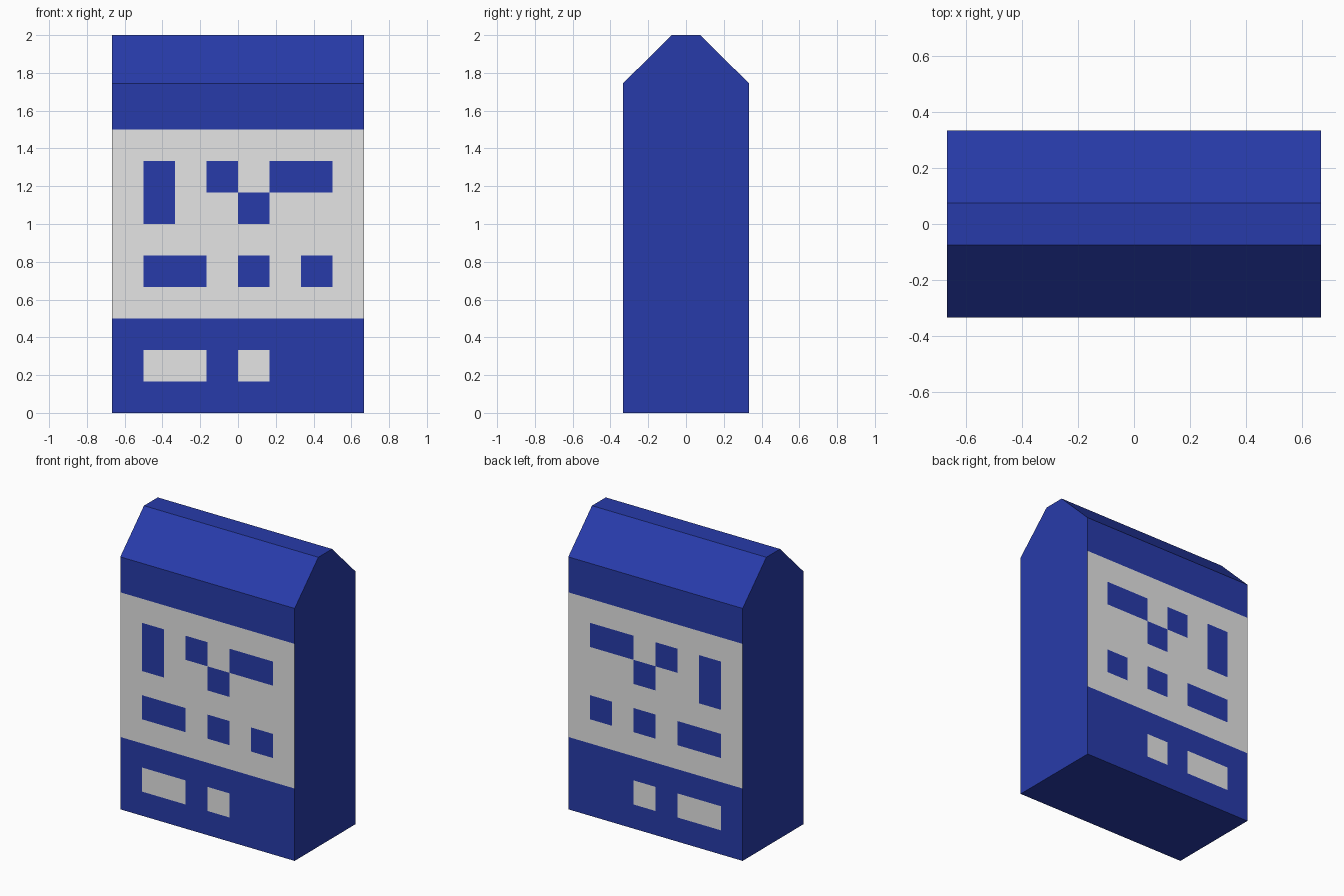
import bpy, bmesh
from mathutils import Vector

if "Cube" in bpy.data.objects:
    bpy.data.objects.remove(bpy.data.objects["Cube"])

U = 1 / 6                      # painted pattern sits on a grid of sixths
W, D = 4 * U, 2 * U            # half width, half depth
SHOULDER, TOP, RIDGE = 1.745, 2.0, 0.075


def material(name, rgb):
    m = bpy.data.materials.new(name)
    m.diffuse_color = (*rgb, 1)
    m.use_nodes = True
    m.node_tree.nodes["Principled BSDF"].inputs["Base Color"].default_value = m.diffuse_color
    return m


# Painted blocks in grid cells: (x0, x1, z0, z1)
BLOCKS = [(-3, -2, 6, 8), (-1, 0, 7, 8), (1, 3, 7, 8), (0, 1, 6, 7),
          (-3, -1, 4, 5), (0, 1, 4, 5), (2, 3, 4, 5),
          (-3, -1, 1, 2), (0, 1, 1, 2)]


def is_pale(face):
    """Pale middle band on front and back, colours swapped inside blocks."""
    if abs(face.normal.y) < 0.9:
        return False
    c = face.calc_center_median() / U
    in_block = any(a < c.x < b and d < c.z < e for a, b, d, e in BLOCKS)
    return (3 < c.z < 9) != in_block


# Carton body: gabled profile extruded across x
profile = [(-D, 0), (D, 0), (D, SHOULDER), (RIDGE, TOP), (-RIDGE, TOP), (-D, SHOULDER)]
bm = bmesh.new()
base = bm.faces.new([bm.verts.new((-W, y, z)) for y, z in profile])
ext = bmesh.ops.extrude_face_region(bm, geom=[base])["geom"]
bmesh.ops.translate(bm, vec=(2 * W, 0, 0),
                    verts=[v for v in ext if isinstance(v, bmesh.types.BMVert)])
bmesh.ops.recalc_face_normals(bm, faces=bm.faces)


# Cut the pattern grid into the body
def cut(co, no):
    bmesh.ops.bisect_plane(bm, geom=bm.verts[:] + bm.edges[:] + bm.faces[:],
                           plane_co=Vector(co), plane_no=Vector(no))


for i in range(-3, 4):
    cut((i * U, 0, 0), (1, 0, 0))
for k in range(1, 10):
    cut((0, 0, k * U), (0, 0, 1))

bm.normal_update()
for f in bm.faces:
    f.material_index = int(is_pale(f))

mesh = bpy.data.meshes.new("carton_body")
bm.to_mesh(mesh)
bm.free()
mesh.materials.append(material("deep blue", (0.0203, 0.0437, 0.402)))
mesh.materials.append(material("pale grey", (0.78, 0.78, 0.78)))
bpy.context.collection.objects.link(bpy.data.objects.new("carton_body", mesh))
